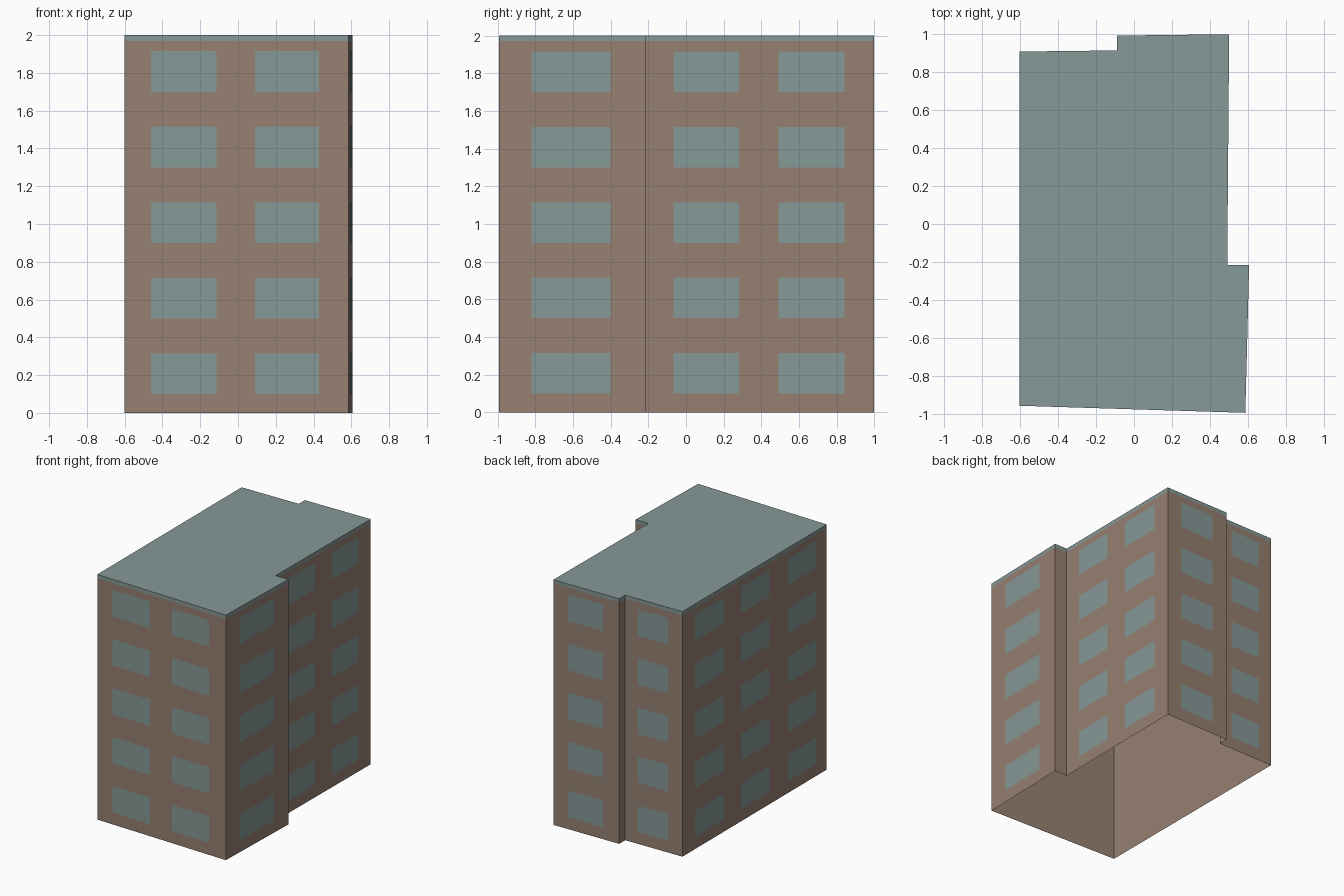
import bpy
from mathutils import Vector

cube = bpy.data.objects.get("Cube")
if cube:
    bpy.data.objects.remove(cube, do_unlink=True)

HEIGHT, EAVE = 2.0, 1.97
FLOORS, STOREY = 5, 0.4
SILL, LINTEL = 0.10, 0.315
PROUD = 0.003  # how far the panes stand off the wall

# Counter-clockwise plan, starting at the front left of the sheet
PLAN = [(-0.602, -0.955), (0.585, -0.992), (0.605, -0.215), (0.49, -0.215),
        (0.5, 0.997), (-0.09, 0.99), (-0.09, 0.912), (-0.602, 0.906)]

# Wall index in the plan -> (main axis, window spans along that axis)
WINDOWS = {
    0: (0, [(-0.46, -0.115), (0.09, 0.43)]),
    1: (1, [(-0.82, -0.40)]),
    3: (1, [(-0.065, 0.28), (0.49, 0.84)]),
    4: (0, [(0.366, 0.053)]),
    6: (0, [(-0.206, -0.475)]),
    7: (1, [(0.75, 0.375), (0.155, -0.21), (-0.45, -0.81)]),
}


def material(name, color):
    mat = bpy.data.materials.new(name)
    mat.use_nodes = True
    mat.diffuse_color = color
    mat.node_tree.nodes["Principled BSDF"].inputs["Base Color"].default_value = color
    return mat


def add_mesh(name, verts, faces, mat):
    mesh = bpy.data.meshes.new(name)
    mesh.from_pydata(verts, [], faces)
    mesh.materials.append(mat)
    obj = bpy.data.objects.new(name, mesh)
    bpy.context.collection.objects.link(obj)
    return obj


def extrude_plan(name, low, high, mat, capped):
    n = len(PLAN)
    verts = [(x, y, z) for z in (low, high) for x, y in PLAN]
    faces = [(i, (i + 1) % n, n + (i + 1) % n, n + i) for i in range(n)]
    if capped:
        faces.append(tuple(range(n, 2 * n)))
    return add_mesh(name, verts, faces, mat)


def window_column(name, wall, axis, span, mat):
    a = Vector(PLAN[wall])
    b = Vector(PLAN[(wall + 1) % len(PLAN)])
    along = b - a
    outward = Vector((along.y, -along.x)).normalized() * PROUD
    p, q = [a + along * ((s - a[axis]) / along[axis]) + outward for s in span]
    verts, faces = [], []
    for floor in range(FLOORS):
        low, high = SILL + floor * STOREY, LINTEL + floor * STOREY
        k = len(verts)
        verts += [(p.x, p.y, low), (q.x, q.y, low), (q.x, q.y, high), (p.x, p.y, high)]
        faces.append((k, k + 1, k + 2, k + 3))
    return add_mesh(name, verts, faces, mat)


brick = material("brown wall", (0.305, 0.216, 0.165, 1))
slate = material("grey teal", (0.238, 0.319, 0.309, 1))

# Open-bottomed wall shell and the roof slab with its thin edge band
extrude_plan("walls", 0, EAVE, brick, False)
extrude_plan("roof", EAVE, HEIGHT, slate, True)

# Window columns on every broad wall
for wall, (axis, spans) in WINDOWS.items():
    for number, span in enumerate(spans, 1):
        window_column(f"windows_wall_{wall + 1}_column_{number}", wall, axis, span, slate)
